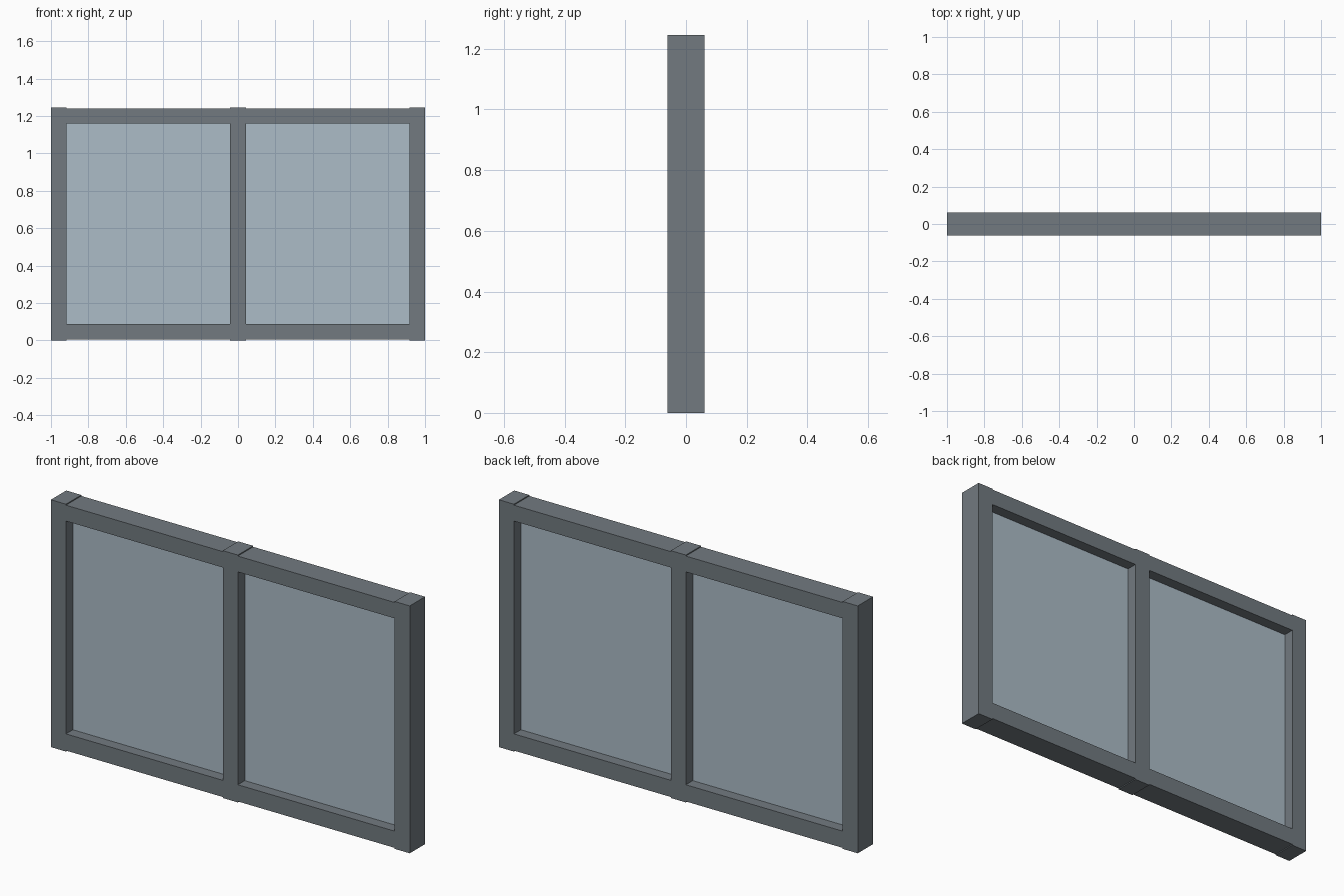
import bpy

# Remove the default cube
cube = bpy.data.objects.get("Cube")
if cube:
    bpy.data.objects.remove(cube, do_unlink=True)

WIDTH, HEIGHT, DEPTH = 2.0, 1.246, 0.122
BAR = 0.084        # face width of every frame member
LIP = 0.005        # rails stop just short of the post ends
PANE = 0.012       # glass thickness


def make_material(name, rgb):
    mat = bpy.data.materials.new(name)
    mat.use_nodes = True
    color = (*rgb, 1.0)
    mat.diffuse_color = color
    mat.node_tree.nodes["Principled BSDF"].inputs["Base Color"].default_value = color
    return mat


def box(name, low, high, mat):
    center = [(a + b) / 2 for a, b in zip(low, high)]
    bpy.ops.mesh.primitive_cube_add(size=1, location=center)
    obj = bpy.context.object
    obj.name = name
    obj.scale = [b - a for a, b in zip(low, high)]
    bpy.ops.object.transform_apply(location=False, rotation=False, scale=True)
    obj.data.materials.append(mat)
    return obj


frame = make_material("grey frame", (0.168, 0.195, 0.216))
glass = make_material("pale blue glass", (0.413, 0.503, 0.571))

half_w, half_d, half_bar = WIDTH / 2, DEPTH / 2, BAR / 2

# Upright posts, full height
for name, x in (("right_post", half_bar - half_w), ("middle_post", 0),
                ("left_post", half_w - half_bar)):
    box(name, (x - half_bar, -half_d, 0), (x + half_bar, half_d, HEIGHT), frame)

# Rails and glass for each bay, between the posts
for side, x0, x1 in (("right", BAR - half_w, -half_bar),
                     ("left", half_bar, half_w - BAR)):
    box(side + "_bottom_rail", (x0, -half_d, LIP), (x1, half_d, LIP + BAR), frame)
    box(side + "_top_rail", (x0, -half_d, HEIGHT - LIP - BAR + 0.004),
        (x1, half_d, HEIGHT - LIP), frame)
    box(side + "_glass_pane", (x0, -PANE / 2, LIP + BAR),
        (x1, PANE / 2, HEIGHT - LIP - BAR + 0.004), glass)
